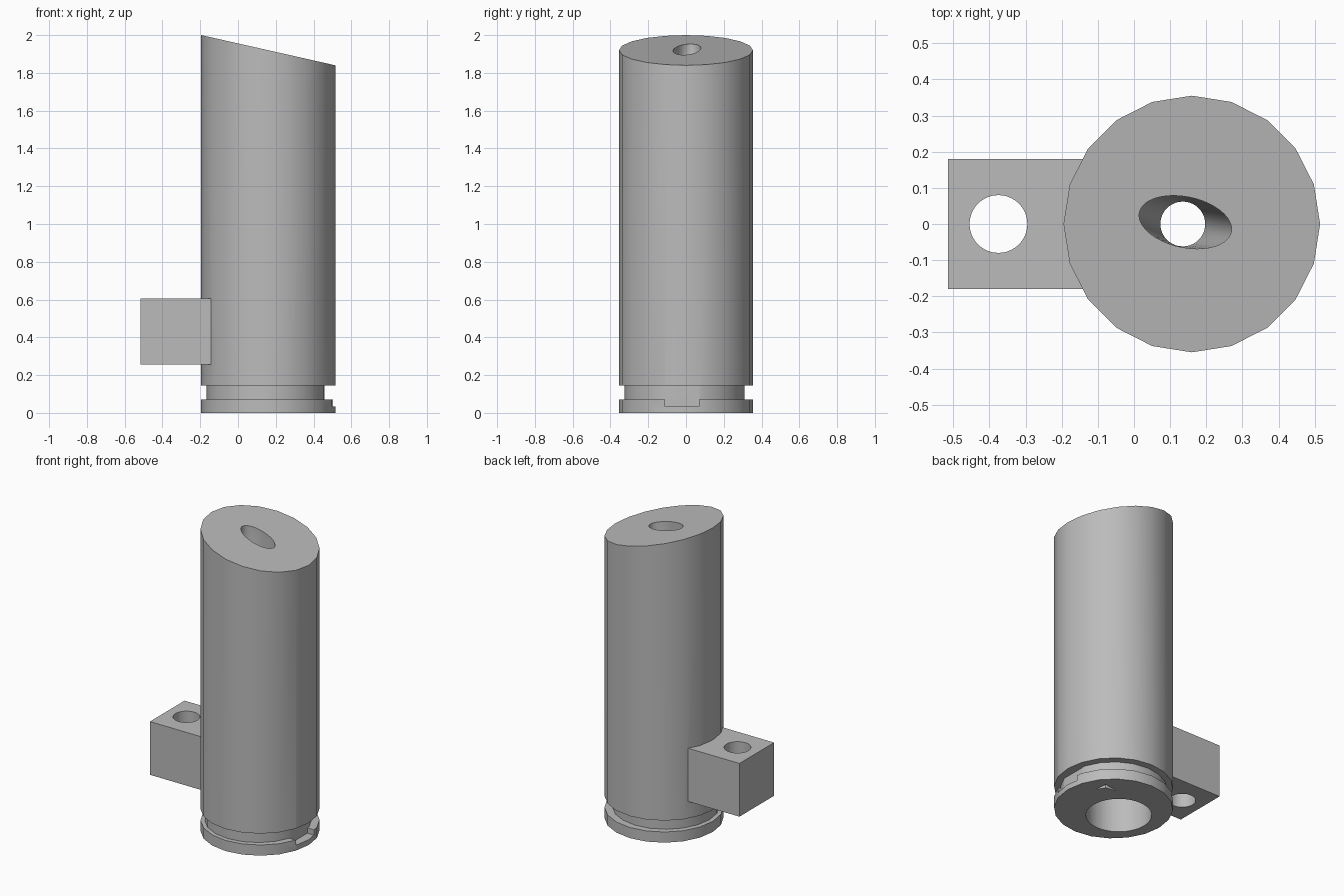
import bpy, bmesh, math
from mathutils import Vector

if "Cube" in bpy.data.objects:
    bpy.data.objects.remove(bpy.data.objects["Cube"], do_unlink=True)

grey = bpy.data.materials.new("plain grey")
grey.use_nodes = True
COLOUR = (0.5, 0.5, 0.5, 1)
grey.diffuse_color = COLOUR
grey.node_tree.nodes["Principled BSDF"].inputs["Base Color"].default_value = COLOUR


def ring(x, y, z, rx, ry=None, sides=20, turn=0):
    """Points of a level circle or turned ellipse."""
    ry = rx if ry is None else ry
    pts = []
    for i in range(sides):
        a = math.tau * i / sides
        u, v = rx * math.cos(a - turn), ry * math.sin(a - turn)
        pts.append(Vector((x + u * math.cos(turn) - v * math.sin(turn),
                           y + u * math.sin(turn) + v * math.cos(turn), z)))
    return pts


def loft(name, rings):
    """Closed solid skinned through a stack of rings."""
    bm = bmesh.new()
    loops = [[bm.verts.new(p) for p in r] for r in rings]
    n = len(loops[0])
    for a, b in zip(loops, loops[1:]):
        for i in range(n):
            j = (i + 1) % n
            bm.faces.new((a[i], a[j], b[j], b[i]))
    bm.faces.new(loops[0][::-1])
    bm.faces.new(loops[-1])
    bmesh.ops.recalc_face_normals(bm, faces=bm.faces)
    mesh = bpy.data.meshes.new(name)
    bm.to_mesh(mesh)
    bm.free()
    mesh.materials.append(grey)
    obj = bpy.data.objects.new(name, mesh)
    bpy.context.collection.objects.link(obj)
    return obj


def prism(name, outline, z0, z1):
    return loft(name, [[Vector((x, y, z)) for x, y in outline] for z in (z0, z1)])


def box(name, x0, x1, y0, y1, z0, z1):
    return prism(name, [(x0, y0), (x1, y0), (x1, y1), (x0, y1)], z0, z1)


def combine(target, other, operation):
    """Apply a boolean and discard the helper solid."""
    other.hide_render = True
    mod = target.modifiers.new("boolean", "BOOLEAN")
    mod.operation, mod.object, mod.solver = operation, other, "EXACT"
    bpy.context.view_layer.objects.active = target
    bpy.ops.object.modifier_apply(modifier=mod.name)
    bpy.data.objects.remove(other, do_unlink=True)


CX, R = 0.16, 0.355

# Barrel with a slanted top, a slightly offset groove and a base flange
top = ring(CX, 0, 0, R)
for p in top:
    p.z = 2.0 - (p.x - (CX - R)) * 0.16 / (2 * R)
body = loft("barrel", [
    ring(CX, 0, 0, R), ring(CX, 0, 0.07, R),
    ring(0.152, -0.008, 0.07, 0.318), ring(0.152, -0.008, 0.145, 0.318),
    ring(CX, 0, 0.145, R), top])

# Keyway notch through the groove and the upper flange
combine(body, box("notch_cutter", 0.455, 0.6, -0.11, 0.07, 0.035, 0.145), "DIFFERENCE")

# Side lug with a vertical pin hole
lug = box("lug", -0.515, -0.1, -0.18, 0.18, 0.255, 0.605)
combine(lug, loft("pin_cutter", [ring(-0.375, 0, z, 0.08, sides=40) for z in (0.2, 0.7)]),
        "DIFFERENCE")
combine(body, lug, "UNION")

# Stepped bore: wide at the base, narrow inside, flared to an oval at the top
turn = math.radians(-12)
combine(body, loft("bore_cutter", [
    ring(0.085, -0.04, -0.1, 0.196, sides=40),
    ring(0.085, -0.04, 0.6, 0.196, sides=40),
    ring(0.135, 0, 0.6, 0.062, sides=40),
    ring(0.135, 0, 1.5, 0.062, sides=40),
    ring(0.142, 0.005, 1.88, 0.13, 0.07, 40, turn),
    ring(0.142, 0.005, 2.1, 0.13, 0.07, 40, turn)]), "DIFFERENCE")

# Small chevron mark recessed in the base
combine(body, prism("chevron_cutter",
                    [(0.389, 0.105), (0.38, 0.19), (0.278, 0.177), (0.357, 0.162)],
                    -0.05, 0.02), "DIFFERENCE")

body.select_set(True)
bpy.context.view_layer.objects.active = body
bpy.ops.object.shade_smooth_by_angle(angle=math.radians(30))
